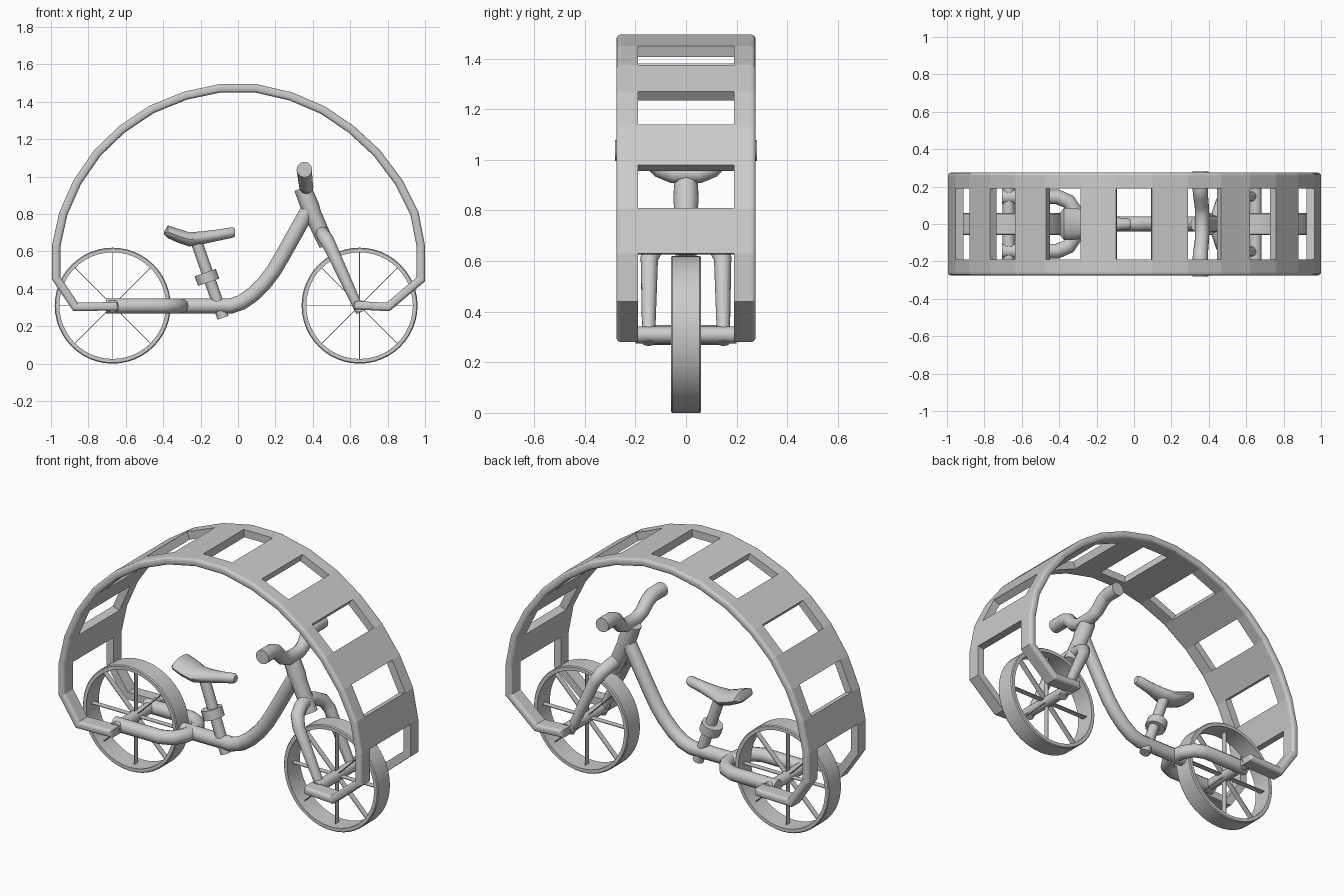
import bpy, bmesh, math
from mathutils import Vector

if "Cube" in bpy.data.objects:
    bpy.data.objects.remove(bpy.data.objects["Cube"])


def finish(ob, angle=35):
    bpy.ops.object.select_all(action='DESELECT')
    ob.select_set(True)
    bpy.context.view_layer.objects.active = ob
    if ob.type == 'CURVE':
        bpy.ops.object.convert(target='MESH')
    if angle:
        bpy.ops.object.shade_smooth_by_angle(angle=math.radians(angle))
    return bpy.context.object


def from_bm(name, bm, angle=35):
    bmesh.ops.recalc_face_normals(bm, faces=bm.faces[:])
    me = bpy.data.meshes.new(name)
    bm.to_mesh(me)
    bm.free()
    ob = bpy.data.objects.new(name, me)
    bpy.context.collection.objects.link(ob)
    return finish(ob, angle)


def tube(name, pts, radii):
    """Round capped tube through points, with one radius or one per point."""
    if not isinstance(radii, (list, tuple)):
        radii = [radii] * len(pts)
    cu = bpy.data.curves.new(name, 'CURVE')
    cu.dimensions = '3D'
    cu.bevel_depth = 1
    cu.bevel_resolution = 4
    cu.use_fill_caps = True
    sp = cu.splines.new('POLY')
    sp.points.add(len(pts) - 1)
    for p, co, r in zip(sp.points, pts, radii):
        p.co = (*co, 1)
        p.radius = r
    ob = bpy.data.objects.new(name, cu)
    bpy.context.collection.objects.link(ob)
    return finish(ob)


def loft(name, rings):
    bm = bmesh.new()
    vs = [[bm.verts.new(p) for p in r] for r in rings]
    n = len(rings[0])
    for a, b in zip(vs, vs[1:]):
        for i in range(n):
            bm.faces.new((a[i], a[(i + 1) % n], b[(i + 1) % n], b[i]))
    bm.faces.new(vs[0])
    bm.faces.new(vs[-1])
    return from_bm(name, bm, 40)


# Canopy: faceted band with alternating windows and four legs
path = [(-.64, .285), (-.88, .28), (-.995, .45), (-.995, .63), (-.955, .81),
        (-.88, .98), (-.77, 1.14), (-.635, 1.27), (-.47, 1.38), (-.285, 1.455),
        (-.095, 1.495), (.095, 1.495), (.29, 1.45), (.465, 1.375), (.62, 1.27),
        (.76, 1.14), (.88, .98), (.965, .81), (1, .63), (1, .44),
        (.81, .28), (.62, .29)]
T = .045
outer = [Vector(p) for p in path]
inner = []
for i, p in enumerate(outer):
    d0 = (p - outer[i - 1]).normalized() if i else None
    d1 = (outer[i + 1] - p).normalized() if i < len(outer) - 1 else None
    d0, d1 = d0 or d1, d1 or d0
    m = (Vector((d0.y, -d0.x)) + Vector((d1.y, -d1.x))).normalized()
    inner.append(p + m * T / m.dot(Vector((d1.y, -d1.x))))
cols = [-.275, -.19, .19, .275]
N = len(path) - 1
cells = {(i, j) for i in range(N) for j in range(3)
         if j != 1 or (3 <= i <= N - 4 and i % 2 == 1)}
bm = bmesh.new()
V = {(i, j, k): bm.verts.new((p.x, cols[j], p.y))
     for k, line in enumerate((outer, inner)) for i, p in enumerate(line) for j in range(4)}
for i, j in cells:
    c = [(i, j), (i + 1, j), (i + 1, j + 1), (i, j + 1)]
    for k in (0, 1):
        bm.faces.new([V[(*q, k)] for q in c])
    for s, nb in enumerate([(i, j - 1), (i + 1, j), (i, j + 1), (i - 1, j)]):
        if nb not in cells:
            a, b = c[s], c[(s + 1) % 4]
            bm.faces.new((V[(*a, 0)], V[(*b, 0)], V[(*b, 1)], V[(*a, 1)]))
bmesh.ops.recalc_face_normals(bm, faces=bm.faces[:])
rim = [e for e in bm.edges if all(abs(v.co.y) > .27 for v in e.verts)
       and any(abs(f.normal.y) < .5 for f in e.link_faces) and e.calc_face_angle(0) > 1]
bmesh.ops.bevel(bm, geom=rim, offset=.017, segments=3, profile=.5, affect='EDGES')
from_bm("canopy", bm, 0)

# Wheels: broad thin rims, flat ribbon spokes, hubs and axles
for side, cx in (("rear", -.67), ("front", .65)):
    cz, n = .31, 48
    prof = [(.305, -.06), (.31, -.054), (.31, .054), (.305, .06), (.285, .06), (.285, -.06)]
    bm = bmesh.new()
    rings = [[bm.verts.new((cx + r * math.cos(a), y, cz + r * math.sin(a))) for r, y in prof]
             for a in (2 * math.pi * i / n for i in range(n))]
    for i in range(n):
        a, b = rings[i], rings[(i + 1) % n]
        for j in range(6):
            q = (j + 1) % 6
            bm.faces.new((a[j], a[q], b[q], b[j]))
    from_bm(side + "_wheel_rim", bm)
    bm = bmesh.new()
    for i in range(8):
        a = math.pi / 4 * i
        c, s, w = math.cos(a), math.sin(a), .017
        t = .002
        quad = [[bm.verts.new((cx + r * c - k * t * s, y, cz + r * s + k * t * c))
                 for r, y in ((.01, -w), (.288, -w), (.288, w), (.01, w))] for k in (-1, 1)]
        for f in quad:
            bm.faces.new(f)
        for j in range(4):
            q = (j + 1) % 4
            bm.faces.new((quad[0][j], quad[0][q], quad[1][q], quad[1][j]))
    from_bm(side + "_wheel_spokes", bm, 0)
    tube(side + "_axle", [(cx, -.2, .308), (cx, .2, .308)], .033)

# Main frame tube, swept up to the head
tube("main_frame", [(-.36, 0, .308), (-.04, 0, .308), (.02, 0, .328), (.08, 0, .37),
                    (.14, 0, .43), (.19, 0, .495), (.24, 0, .58), (.38, 0, .83)], .041)
# Rear fork and front fork blades
for s, side in ((-1, "right"), (1, "left")):
    tube("rear_stay_" + side, [(-.705, s * .145, .308), (-.41, s * .145, .308),
                               (-.35, s * .12, .308), (-.31, s * .06, .308),
                               (-.30, 0, .308)], .04)
    tube("fork_blade_" + side, [(.655, s * .148, .275), (.50, s * .145, .61),
                                (.475, s * .12, .66), (.455, s * .06, .69),
                                (.45, 0, .70)], [.025, .035, .038, .038, .038])
# Head tube
tube("head_tube", [(.345, 0, .94), (.385, 0, .84), (.40, 0, .80), (.475, 0, .635)],
     [.046, .05, .046, .042])
# Handlebar, rising to the grips
half = [(.365, .05, .945), (.362, .10, .965), (.356, .15, 1.02), (.355, .19, 1.037),
        (.355, .28, 1.037)]
tube("handlebar", [(x, -y, z) for x, y, z in half[::-1]] + half,
     [.042, .042, .04, .038, .038, .038, .038, .04, .042, .042])

# Seat post with clamp
tube("seat_post", [(-.08, 0, .245), (-.225, 0, .66)], .031)
tube("seat_clamp", [(-.157, 0, .435), (-.175, 0, .487)], .06)
# Seat: wide at the back, narrow at the nose
sections = [(-.395, .06, .705, .69), (-.375, .085, .74, .67), (-.32, .085, .722, .645),
            (-.26, .075, .703, .625), (-.19, .052, .708, .637), (-.11, .036, .718, .655),
            (-.03, .03, .73, .672), (-.015, .02, .722, .68)]
loft("seat", [[(x, w * math.cos(a), (zt + zb) / 2 + (zt - zb) / 2 * math.sin(a))
               for a in (2 * math.pi * i / 14 for i in range(14))]
              for x, w, zt, zb in sections])
